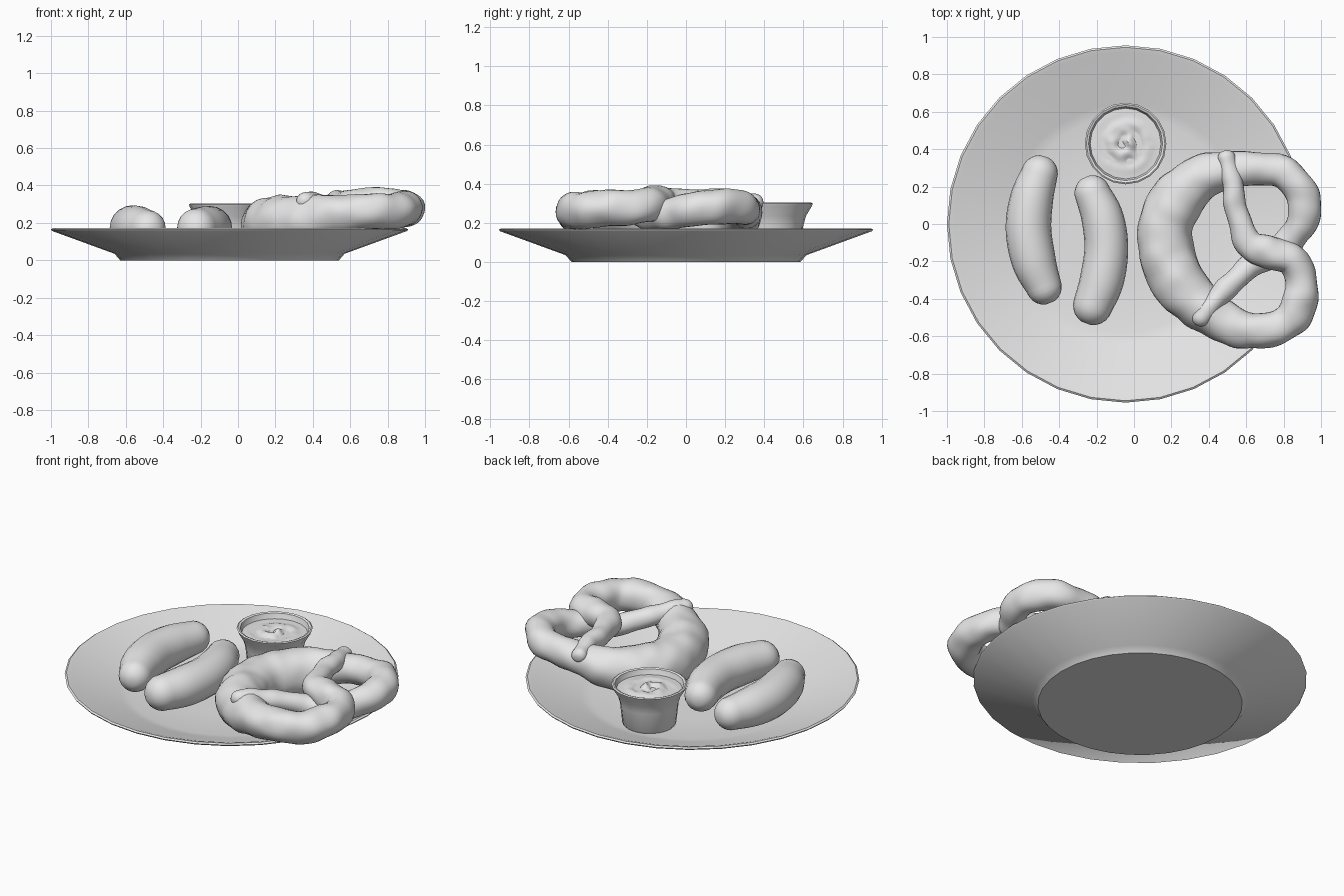
import bpy, bmesh, math
from mathutils import Vector, noise

if "Cube" in bpy.data.objects:
    bpy.data.objects.remove(bpy.data.objects["Cube"], do_unlink=True)

# One plain clay colour
grey = bpy.data.materials.new("pale_grey")
grey.use_nodes = True
COLOUR = (0.8, 0.8, 0.8, 1)
grey.diffuse_color = COLOUR
grey.node_tree.nodes["Principled BSDF"].inputs["Base Color"].default_value = COLOUR


def finish(bm, name, angle):
    bmesh.ops.recalc_face_normals(bm, faces=bm.faces)
    mesh = bpy.data.meshes.new(name)
    bm.to_mesh(mesh)
    bm.free()
    mesh.materials.append(grey)
    ob = bpy.data.objects.new(name, mesh)
    bpy.context.collection.objects.link(ob)
    bpy.ops.object.select_all(action="DESELECT")
    ob.select_set(True)
    bpy.context.view_layer.objects.active = ob
    bpy.ops.object.shade_smooth_by_angle(angle=math.radians(angle))
    return ob


def skin(bm, rings):
    """Bridge successive vertex loops with quads."""
    for a, b in zip(rings, rings[1:]):
        n = len(a)
        for i in range(n):
            j = (i + 1) % n
            bm.faces.new((a[i], a[j], b[j], b[i]))


def lathe(name, profile, centre, sides, angle=40, bump=None):
    """Turn a (radius, height) profile; both ends are closed."""
    bm = bmesh.new()
    rings = []
    for r, z in profile:
        ring = []
        for i in range(sides):
            t = math.tau * i / sides
            x, y = r * math.cos(t), r * math.sin(t)
            lift = bump(x, y) if bump else 0
            ring.append(bm.verts.new((centre[0] + x, centre[1] + y, z + lift)))
        rings.append(ring)
    skin(bm, rings)
    bm.faces.new(rings[0])
    bm.faces.new(rings[-1])
    return finish(bm, name, angle)


def spline(points, steps):
    """Catmull-Rom samples through (x, y, z, radius) points."""
    pts = [Vector(p) for p in points]
    pts = [2 * pts[0] - pts[1]] + pts + [2 * pts[-1] - pts[-2]]
    out = []
    for a, b, c, d in zip(pts, pts[1:], pts[2:], pts[3:]):
        for s in range(steps):
            t = s / steps
            out.append((2 * b + (c - a) * t + (2 * a - 5 * b + 4 * c - d) * t * t
                        + (3 * b - a - 3 * c + d) * t ** 3) / 2)
    return out + [pts[-2]]


def tube(name, points, sides=20, steps=8, lump=0.0):
    """Sweep a round section along a path, with domed ends."""
    path = spline(points, steps)
    pos = [p.to_3d() for p in path]
    last = len(pos) - 1
    tangents = [(pos[min(i + 1, last)] - pos[max(i - 1, 0)]).normalized()
                for i in range(last + 1)]
    stations = [(pos[i], tangents[i], path[i].w) for i in range(last + 1)]

    def dome(k, sign):
        angles = [math.pi / 2 * q / 6 for q in range(1, 6)]
        r = path[k].w
        return [(pos[k] + sign * tangents[k] * r * math.sin(a), tangents[k], r * math.cos(a))
                for a in angles]

    stations = dome(0, -1)[::-1] + stations + dome(last, 1)
    bm = bmesh.new()
    rings = []
    for p, tan, r in stations:
        side = tan.cross(Vector((0, 0, 1))).normalized()
        up = side.cross(tan)
        ring = []
        for i in range(sides):
            a = math.tau * i / sides
            d = side * math.cos(a) + up * math.sin(a)
            co = p + d * r
            ring.append(bm.verts.new(co + d * lump * noise.noise(co * 9)))
        rings.append(ring)
    skin(bm, rings)
    bm.faces.new(rings[0])
    bm.faces.new(rings[-1])
    return finish(bm, name, 60)


# Plate: flat foot, sloping rim, thin lip, recessed floor
lathe("plate", [(0.585, 0), (0.615, 0.035), (0.95, 0.157), (0.955, 0.165), (0.945, 0.172),
                (0.92, 0.166), (0.64, 0.062), (0.58, 0.05), (0.3, 0.046)],
      (-0.045, 0), 32)

# Dip cup: flared wall, rolled lip, hollow inside
CUP = (-0.045, 0.43)
lathe("dip_cup", [(0.145, 0.046), (0.155, 0.06), (0.168, 0.18), (0.183, 0.235), (0.213, 0.285),
                  (0.218, 0.298), (0.21, 0.303), (0.198, 0.298), (0.188, 0.262), (0.17, 0.23)],
      CUP, 20)


# Dip: swirled surface fading out at the cup wall
def swirl(x, y):
    r = math.hypot(x, y)
    fade = max(0, 1 - r / 0.18)
    ripple = math.sin(60 * r + math.atan2(y, x))
    return fade * (0.012 * ripple + 0.022 * noise.noise(Vector((x, y, 0)) * 22))


lathe("dip", [(0.19 - 0.0125 * i, 0.266 + 0.0008 * i) for i in range(15)],
      CUP, 32, 60, swirl)

# Sausages
Z = 0.172
tube("sausage_right", [(-0.505, 0.27, Z, 0.098), (-0.548, 0.13, Z, 0.116),
                       (-0.564, -0.03, Z, 0.122), (-0.535, -0.2, Z, 0.118),
                       (-0.482, -0.335, Z, 0.096)])
tube("sausage_left", [(-0.222, 0.165, Z, 0.096), (-0.168, 0.03, Z, 0.113),
                      (-0.148, -0.13, Z, 0.117), (-0.172, -0.3, Z, 0.118),
                      (-0.22, -0.435, Z, 0.106)])

# Pretzel: one rope, thick at the belly, crossing itself and ending on the belly
tube("pretzel", [
    (0.495, 0.35, 0.305, 0.044), (0.525, 0.22, 0.318, 0.054), (0.55, 0.06, 0.312, 0.06),
    (0.61, -0.1, 0.315, 0.073), (0.72, -0.155, 0.308, 0.086), (0.85, -0.2, 0.288, 0.088),
    (0.895, -0.345, 0.275, 0.09), (0.83, -0.515, 0.266, 0.096), (0.64, -0.575, 0.26, 0.096),
    (0.44, -0.5, 0.235, 0.115), (0.25, -0.33, 0.2, 0.145), (0.165, -0.09, 0.187, 0.146),
    (0.21, 0.1, 0.19, 0.148), (0.37, 0.25, 0.22, 0.122), (0.58, 0.292, 0.255, 0.09),
    (0.78, 0.285, 0.275, 0.086), (0.9, 0.16, 0.285, 0.09), (0.895, 0.01, 0.265, 0.084),
    (0.79, -0.13, 0.235, 0.075), (0.62, -0.225, 0.24, 0.062), (0.48, -0.36, 0.29, 0.057),
    (0.36, -0.5, 0.312, 0.05)], sides=24, steps=10, lump=0.013)
